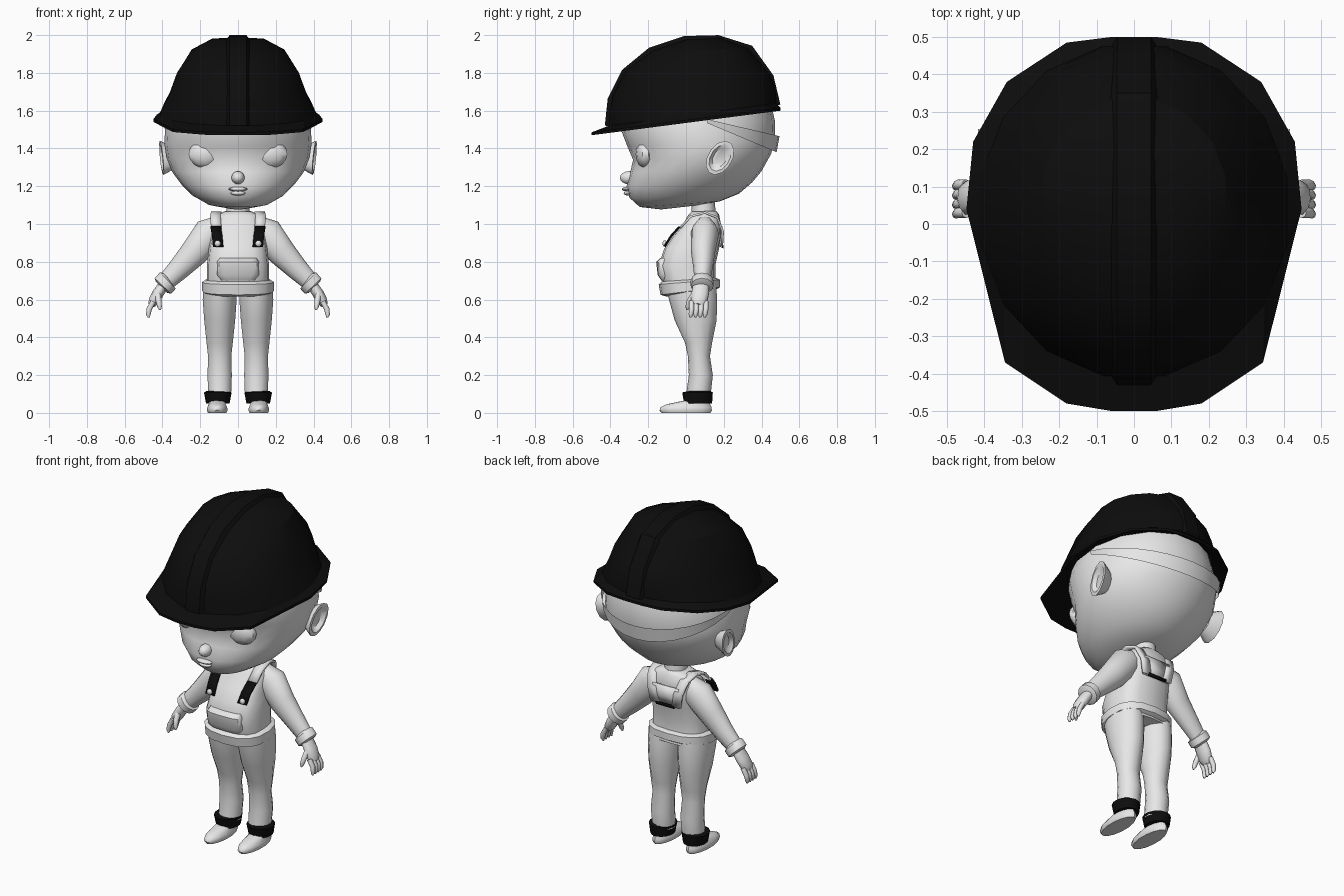
import bpy, bmesh, math
from mathutils import Vector, Matrix

cube = bpy.data.objects.get("Cube")
if cube:
    bpy.data.objects.remove(cube, do_unlink=True)


def material(name, value):
    m = bpy.data.materials.new(name)
    m.use_nodes = True
    color = (value, value, value, 1)
    m.diffuse_color = color
    m.node_tree.nodes["Principled BSDF"].inputs["Base Color"].default_value = color
    return m


GREY = material("light grey", 0.8)
BLACK = material("black", 0.004)


def finish(name, bm, mat, angle=50):
    bmesh.ops.recalc_face_normals(bm, faces=bm.faces)
    mesh = bpy.data.meshes.new(name)
    bm.to_mesh(mesh)
    bm.free()
    mesh.materials.append(mat)
    ob = bpy.data.objects.new(name, mesh)
    bpy.context.collection.objects.link(ob)
    bpy.ops.object.select_all(action='DESELECT')
    bpy.context.view_layer.objects.active = ob
    ob.select_set(True)
    bpy.ops.object.shade_smooth_by_angle(angle=math.radians(angle))
    return ob


def skin(name, rows, mat, closed=True, caps=(True, True), angle=50):
    """Bridge rows of points into a surface."""
    bm = bmesh.new()
    vs = [[bm.verts.new(p) for p in row] for row in rows]
    n = len(rows[0])
    for a, b in zip(vs, vs[1:]):
        for i in range(n if closed else n - 1):
            j = (i + 1) % n
            bm.faces.new((a[i], a[j], b[j], b[i]))
    for row, cap in zip((vs[0], vs[-1]), caps):
        if cap and closed:
            bm.faces.new(row)
    return finish(name, bm, mat, angle)


def ring(rx, yf, yb, zf, zb, cx=0, n=16, power=1, phase=0):
    """Oval loop given by its half width, front and back ends."""
    pts = []
    for i in range(n):
        a = 2 * math.pi * (i + phase) / n
        s, c = [math.copysign(abs(f) ** power, f) for f in (math.sin(a), math.cos(a))]
        pts.append((cx + rx * s, (yf + yb) / 2 - (yb - yf) / 2 * c,
                    (zf + zb) / 2 - (zb - zf) / 2 * c))
    return pts


def loft(name, rings, mat, **kw):
    return skin(name, [ring(*r, **kw) for r in rings], mat)


def tube(name, path, mat, n=10, squash=1):
    """Tube through (x, y, z, radius) points lying close to an x-z plane."""
    pts = [Vector(p[:3]) for p in path]
    rows = []
    for i, p in enumerate(pts):
        t = (pts[min(i + 1, len(pts) - 1)] - pts[max(i - 1, 0)]).normalized()
        u = t.cross(Vector((0, 1, 0))).normalized()
        v = t.cross(u)
        r = path[i][3]
        rows.append([p + u * r * math.cos(a) + v * r * squash * math.sin(a)
                     for a in (2 * math.pi * k / n for k in range(n))])
    return skin(name, rows, mat)


def ball(name, center, radii, mat, segments=12, rings=8):
    bm = bmesh.new()
    bmesh.ops.create_uvsphere(bm, u_segments=segments, v_segments=rings, radius=1)
    bmesh.ops.transform(bm, verts=bm.verts,
                        matrix=Matrix.Translation(center) @ Matrix.Diagonal((*radii, 1)))
    return finish(name, bm, mat)


def ribbon(name, path, width, mat, thickness=0.012):
    """Flat band following (x, y, z) points, its width along x."""
    rows = [[(x - width / 2, y, z), (x + width / 2, y, z)] for x, y, z in path]
    ob = skin(name, rows, mat, closed=False)
    mod = ob.modifiers.new("thickness", 'SOLIDIFY')
    mod.thickness, mod.offset = thickness, 0
    return ob


# Helmet shell, brim and raised centre rib
dome = [(.42, -.415, .485, 1.52, 1.64), (.40, -.41, .485, 1.60, 1.66),
        (.365, -.395, .478, 1.68, 1.72), (.33, -.33, .45, 1.805, 1.79),
        (.25, -.19, .34, 1.915, 1.93), (.14, -.01, .19, 1.975, 1.985)]
dome_rows = [ring(*r, phase=.5) for r in dome]
skin("helmet_shell", dome_rows, BLACK, caps=(False, True), angle=30)

half = [(.06, -.5), (.18, -.48), (.345, -.37), (.448, .04),
        (.43, .22), (.34, .38), (.18, .485), (.06, .5)]
outline = half + [(-x, y) for x, y in reversed(half)]
edge = [(x, y, 1.485 + .13 * (y + .5)) for x, y in outline]
lower = [(x, y, z - .015) for x, y, z in edge]
inner = [(x * .92, y * .9 + .02, z - .01) for x, y, z in dome_rows[0]]
skin("helmet_brim", [dome_rows[0], edge, lower, inner], BLACK, caps=(False, False), angle=30)

spine = [(-.42, 1.52), (-.405, 1.66), (-.33, 1.81), (-.19, 1.925), (-.01, 1.985),
         (.17, 1.99), (.345, 1.935), (.455, 1.78), (.49, 1.63)]
rib = []
for y, z in spine:
    out = Vector((0, y - .05, z - 1.5)).normalized() * .01
    rib.append([(x, y + out.y * k, z + out.z * k)
                for x, k in ((-.065, -2), (-.045, 1), (.045, 1), (.065, -2))])
skin("helmet_rib", rib, BLACK, closed=False, angle=30)

# Head, with the crown hidden under the helmet
loft("head", [(.06, -.13, .07, 1.077, 1.10), (.16, -.245, .18, 1.09, 1.12),
              (.24, -.30, .28, 1.14, 1.16), (.30, -.315, .35, 1.20, 1.22),
              (.35, -.295, .40, 1.275, 1.28), (.38, -.28, .45, 1.34, 1.37),
              (.39, -.31, .472, 1.41, 1.44), (.385, -.345, .47, 1.50, 1.55),
              (.35, -.34, .44, 1.62, 1.68), (.23, -.2, .32, 1.82, 1.85)], GREY, n=24)
ball("nose", (0, -.30, 1.245), (.035, .05, .035), GREY)
ball("upper_lip", (0, -.315, 1.185), (.05, .024, .012), GREY)
ball("lower_lip", (0, -.308, 1.163), (.04, .022, .012), GREY)

# Strap around the back of the head
band = []
for i in range(17):
    t = math.pi * i / 16
    s = math.sin(t)
    band.append([(.395 * math.cos(t), .11 + .37 * s, 1.535 - .155 * s),
                 (.40 * math.cos(t), .11 + .385 * s, 1.555 - .09 * s)])
skin("head_strap", band, GREY, closed=False)

# Torso, neck, bib pocket and waistband
loft("torso", [(.175, -.10, .16, .62, .64), (.165, -.125, .155, .70, .70),
               (.165, -.145, .155, .78, .78), (.155, -.115, .175, .87, .87),
               (.145, -.075, .188, .93, .93), (.145, -.015, .185, 1.0, 1.0),
               (.115, .01, .175, 1.045, 1.05), (.07, .03, .16, 1.065, 1.07)],
     GREY, power=.7)
loft("neck", [(.065, .03, .16, 1.04, 1.04), (.055, .03, .15, 1.13, 1.13)], GREY, n=12)
loft("bib_pocket", [(.09, -.13, -.08, .70, .70), (.11, -.15, -.08, .73, .73),
                    (.11, -.158, -.08, .80, .80), (.10, -.135, -.08, .82, .82)],
     GREY, n=12, power=.6)
loft("waistband", [(.172, -.13, .16, .695, .715), (.19, -.145, .18, .68, .705),
                   (.19, -.135, .18, .625, .665), (.17, -.10, .155, .615, .65)],
     GREY, power=.8)
ribbon("back_strap_edge", [(0, .193, .872), (0, .195, .888)], .12, BLACK, .009)
ribbon("back_panel", [(0, .178, .88), (0, .19, .93), (0, .188, .99)], .17, GREY)

for s, side in ((1, "left"), (-1, "right")):
    # Eyes and cupped ears
    ball(side + "_eye", (s * .17, -.215, 1.37), (.096, .052, .075), GREY, 10, 8)
    ear = []
    for x, k in ((.34, .6), (.385, .9), (.405, 1), (.407, .78), (.385, .55)):
        row = []
        for i in range(12):
            a = math.tau * i / 12
            dy, dz = .07 * k * math.cos(a), .09 * k * math.sin(a)
            row.append((s * (x + .1 * dz + .12 * dy), .18 + dy + .3 * dz, 1.35 + dz))
        ear.append(row)
    skin(side + "_ear", ear, GREY)

    # Arm, sleeve cuff, hand and fingers
    tube(side + "_arm", [(s * .09, .1, .99, .06), (s * .15, .1, .95, .088),
                         (s * .23, .09, .85, .075), (s * .31, .09, .765, .06),
                         (s * .39, .085, .685, .046)], GREY, 12, .85)
    tube(side + "_sleeve_cuff", [(s * .365, .085, .705, .045), (s * .372, .085, .70, .06),
                                 (s * .398, .085, .672, .06), (s * .405, .085, .665, .042)],
         GREY, 12)
    tube(side + "_palm", [(s * .395, .08, .675, .028), (s * .425, .075, .63, .03),
                          (s * .447, .068, .59, .028), (s * .458, .065, .57, .018)],
         GREY, 10, 1.6)
    for i in range(4):
        y = .03 + .025 * i
        tube(f"{side}_finger_{i + 1}", [(s * .448, y, .59, .014), (s * .47, y, .55, .014),
                                        (s * .475, y - .004, .52, .012),
                                        (s * .472, y - .006, .505, .005)], GREY, 8)
    tube(side + "_thumb", [(s * .425, .045, .63, .017), (s * .42, .018, .59, .015),
                           (s * .415, .008, .56, .012), (s * .412, .006, .545, .005)], GREY, 8)

    # Trouser leg, turned-up cuff and shoe
    loft(side + "_leg", [(.09, -.10, .16, .65, .67), (.092, -.09, .165, .60, .60),
                         (.084, -.06, .162, .49, .49), (.071, -.005, .138, .37, .37),
                         (.063, .01, .127, .30, .30), (.066, .015, .142, .20, .20),
                         (.062, .0, .13, .09, .09)], GREY, cx=s * .097, n=14)
    loft(side + "_trouser_cuff", [(.062, .01, .13, .115, .115), (.075, -.02, .142, .108, .108),
                                  (.064, -.01, .138, .05, .05), (.05, .01, .12, .052, .052)],
         BLACK, cx=s * .107, n=14)
    loft(side + "_shoe", [(.05, -.13, .13, 0, 0), (.056, -.14, .137, .012, .012),
                          (.054, -.135, .135, .03, .03), (.045, -.105, .125, .045, .05),
                          (.04, -.01, .12, .065, .07)], GREY, cx=s * .11, n=14)

    # Shoulder strap, front clasp strap and button
    ribbon(side + "_shoulder_strap", [(s * .115, -.03, .98), (s * .12, .025, 1.04),
                                      (s * .115, .10, 1.06), (s * .105, .165, 1.035),
                                      (s * .085, .195, .96), (s * .07, .19, .88)], .055, GREY)
    ribbon(side + "_clasp_strap", [(s * .105, -.113, .88), (s * .11, -.08, .935),
                                   (s * .118, -.035, .985)], .055, BLACK)
    ball(side + "_button", (s * .108, -.113, .897), (.017, .012, .017), GREY, 10, 6)
